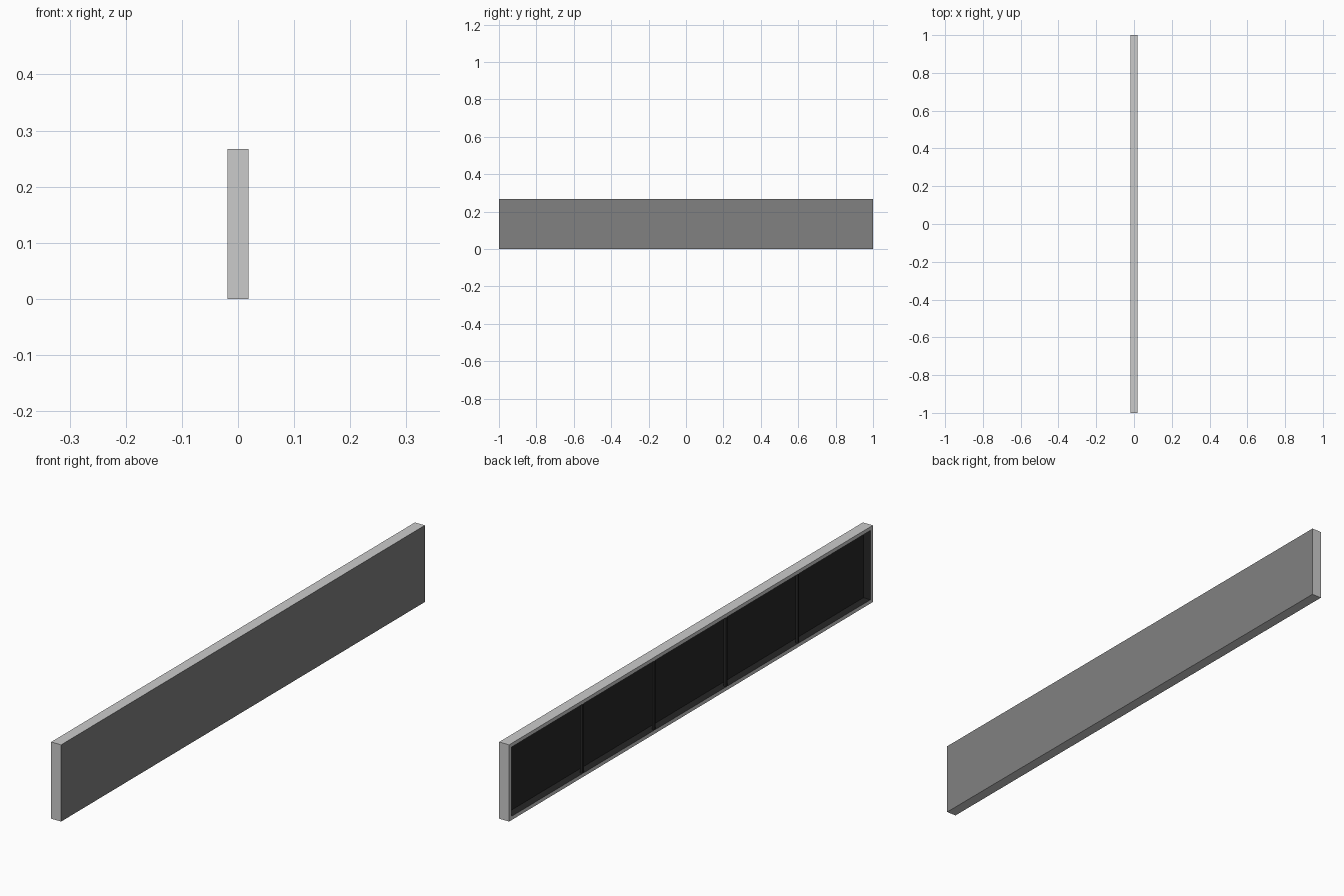
import bpy, bmesh
from mathutils import Vector, Matrix

if "Cube" in bpy.data.objects:
    bpy.data.objects.remove(bpy.data.objects["Cube"])

W, L, H = 0.038, 2.0, 0.267      # thickness, length, height
RIM, DEPTH = 0.013, 0.027        # rim width and recess depth
CELLS = 5


def material(name, v):
    m = bpy.data.materials.new(name)
    m.diffuse_color = (v, v, v, 1)
    m.use_nodes = True
    m.node_tree.nodes["Principled BSDF"].inputs["Base Color"].default_value = m.diffuse_color
    return m


grey, dark, mid = material("grey", 0.8), material("dark", 0.02), material("mid", 0.22)


def box_bm(size, loc):
    bm = bmesh.new()
    bmesh.ops.create_cube(bm, size=1, matrix=Matrix.Translation(loc) @ Matrix.Diagonal((*size, 1)))
    return bm


def finish(bm, name, mats):
    mesh = bpy.data.meshes.new(name)
    bmesh.ops.recalc_face_normals(bm, faces=bm.faces)
    bm.to_mesh(mesh)
    bm.free()
    for m in mats:
        mesh.materials.append(m)
    ob = bpy.data.objects.new(name, mesh)
    bpy.context.collection.objects.link(ob)


# Shallow tray: darker closed face on +x, recessed with a thin rim on -x
bm = box_bm((W, L, H), (0, 0, H / 2))
max(bm.faces, key=lambda f: f.calc_center_median().x).material_index = 2
face = min(bm.faces, key=lambda f: f.calc_center_median().x)
bmesh.ops.inset_region(bm, faces=[face], thickness=RIM, use_even_offset=True)
floor = bmesh.ops.extrude_discrete_faces(bm, faces=[face])["faces"][0]
bmesh.ops.translate(bm, verts=floor.verts, vec=Vector((DEPTH, 0, 0)))
for e in floor.edges:
    for f in e.link_faces:       # recess floor and its side walls
        f.material_index = 1
finish(bm, "panel_tray", [grey, dark, mid])

# Slim upright bars dividing the opening into equal cells
step = (L - 2 * RIM) / CELLS
for i in range(1, CELLS):
    y = -L / 2 + RIM + step * i
    bm = box_bm((0.009, 0.008, H - 2 * RIM), (-W / 2 + 0.005, y, H / 2))
    finish(bm, f"divider_bar_{i}", [dark])
